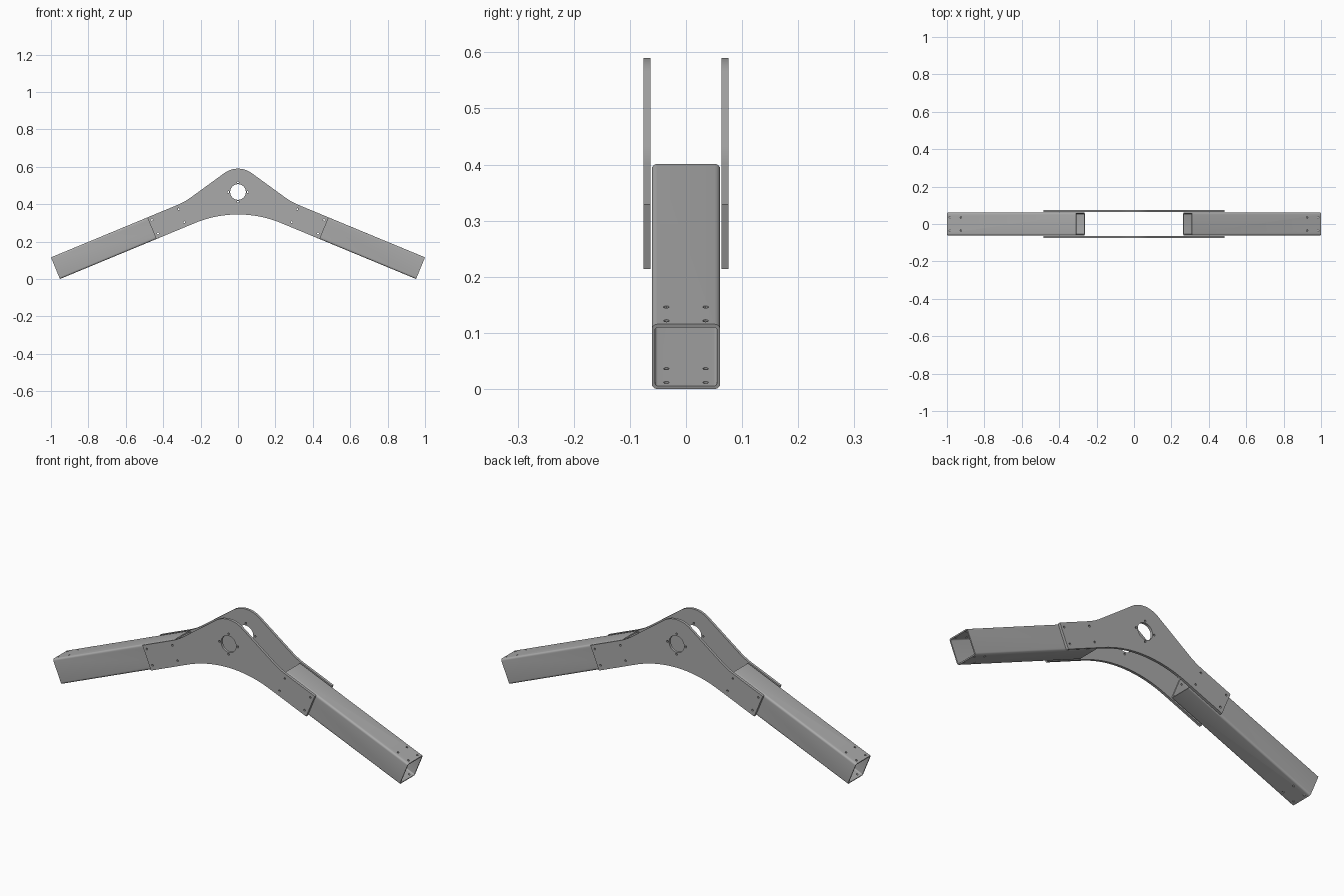
import bpy
import bmesh
from math import sin, cos, pi, radians, tan
from mathutils import Matrix, Vector

if "Cube" in bpy.data.objects:
    bpy.data.objects.remove(bpy.data.objects["Cube"])

SLOPE = radians(22.5)
TUBE_H, TUBE_W, WALL = 0.125, 0.122, 0.006
TUBE_LEN = 0.746
PLATE_Y, PLATE_T = 0.0695, 0.013
PIVOT = Vector((0, 0.465))
BOLTS = [(0.46, 0.316), (0.428, 0.243), (0.317, 0.374), (0.287, 0.304)]

steel = bpy.data.materials.new("grey_steel")
steel.use_nodes = True
steel.diffuse_color = (0.4, 0.4, 0.4, 1)
steel.node_tree.nodes["Principled BSDF"].inputs["Base Color"].default_value = (0.4, 0.4, 0.4, 1)


def arc(centre, radius, start, end, steps):
    """Points on an arc, angles in radians."""
    angles = [start + (end - start) * i / steps for i in range(steps + 1)]
    return [Vector((centre[0] + radius * cos(a), centre[1] + radius * sin(a))) for a in angles]


def circle(centre, radius, sides):
    return arc(centre, radius, 0, 2 * pi, sides)[:-1]


def rounded_rect(w, h, r):
    """Rectangle outline centred on the origin with rounded corners."""
    pts = []
    for i, (sx, sy) in enumerate([(1, 1), (-1, 1), (-1, -1), (1, -1)]):
        pts += arc((sx * (w / 2 - r), sy * (h / 2 - r)), r, i * pi / 2, (i + 1) * pi / 2, 5)
    return pts


def extruded(name, outlines, depth, matrix):
    """Solid from closed outlines; inner outlines become openings."""
    curve = bpy.data.curves.new(name, 'CURVE')
    curve.dimensions = '2D'
    curve.fill_mode = 'BOTH'
    curve.extrude = depth / 2
    for pts in outlines:
        spline = curve.splines.new('POLY')
        spline.points.add(len(pts) - 1)
        for point, p in zip(spline.points, pts):
            point.co = (p[0], p[1], 0, 1)
        spline.use_cyclic_u = True
    temp = bpy.data.objects.new(name + "_outline", curve)
    bpy.context.collection.objects.link(temp)
    graph = bpy.context.evaluated_depsgraph_get()
    mesh = bpy.data.meshes.new_from_object(temp.evaluated_get(graph))
    bpy.data.objects.remove(temp)
    bm = bmesh.new()
    bm.from_mesh(mesh)
    bmesh.ops.remove_doubles(bm, verts=bm.verts, dist=0.00005)
    bmesh.ops.recalc_face_normals(bm, faces=bm.faces)
    bm.to_mesh(mesh)
    bm.free()
    mesh.materials.clear()
    mesh.materials.append(steel)
    obj = bpy.data.objects.new(name, mesh)
    bpy.context.collection.objects.link(obj)
    obj.matrix_world = matrix
    return obj


def drill(obj, holes):
    """Cut round holes; each hole is a matrix for a cylinder along local z."""
    bm = bmesh.new()
    for m in holes:
        bmesh.ops.create_cone(bm, cap_ends=True, segments=12, radius1=0.005,
                              radius2=0.005, depth=0.3, matrix=m)
    mesh = bpy.data.meshes.new("drill")
    bm.to_mesh(mesh)
    bm.free()
    cutter = bpy.data.objects.new("drill", mesh)
    cutter.hide_render = True
    bpy.context.collection.objects.link(cutter)
    cutter.matrix_world = obj.matrix_world
    mod = obj.modifiers.new("holes", 'BOOLEAN')
    mod.object = cutter
    mod.solver = 'EXACT'
    graph = bpy.context.evaluated_depsgraph_get()
    drilled = bpy.data.meshes.new_from_object(obj.evaluated_get(graph))
    obj.modifiers.clear()
    obj.data = drilled
    bpy.data.objects.remove(cutter)


def smooth(obj):
    bpy.ops.object.select_all(action='DESELECT')
    obj.select_set(True)
    bpy.context.view_layer.objects.active = obj
    bpy.ops.object.shade_smooth_by_angle(angle=radians(30))


# Plate outline, right half from the crown to the middle of the belly arc
crown = arc(PIVOT, 0.125, pi / 2, radians(54), 8)
end_top, end_low = Vector((0.485, 0.329)), Vector((0.437, 0.2135))
knee = Vector((0.285, 0.412))
into = (knee - crown[-1]).normalized()
out = (end_top - knee).normalized()
a, b = knee - into * 0.04, knee + out * 0.04
fillet = [a.lerp(knee, t).lerp(knee.lerp(b, t), t) for t in [i / 6 for i in range(7)]]
belly = arc((0, -0.255), 0.6, pi / 2 - SLOPE, pi / 2, 12)
half = crown + fillet + [end_top, end_low] + belly
outline = half + [Vector((-p.x, p.y)) for p in reversed(half[1:-1])]

# Pivot opening, its four screw holes and the bolt holes
openings = [circle(PIVOT, 0.042, 32)]
openings += [circle(c, 0.005, 12) for c in circle(PIVOT, 0.052, 4)]
openings += [circle((s * x, z), 0.005, 12) for x, z in BOLTS for s in (1, -1)]

for name, y in (("front_plate", -PLATE_Y), ("back_plate", PLATE_Y)):
    upright = Matrix.Translation((0, y, 0)) @ Matrix.Rotation(pi / 2, 4, 'X')
    smooth(extruded(name, [outline] + openings, PLATE_T, upright))

# Square tubes sloping down on both sides, open at both ends
along = Vector((cos(SLOPE), 0, -sin(SLOPE)))
normal = Vector((sin(SLOPE), 0, cos(SLOPE)))
top_corner = Vector((1, 0, TUBE_H * cos(SLOPE)))
centre = top_corner - normal * TUBE_H / 2 - along * TUBE_LEN / 2
axes = Matrix((Vector((0, 1, 0)), normal, along)).transposed().to_4x4()
placed = Matrix.Translation(centre) @ axes
section = [rounded_rect(TUBE_W, TUBE_H, 0.01),
           rounded_rect(TUBE_W - 2 * WALL, TUBE_H - 2 * WALL, 0.005)]

# Holes through the top and bottom walls near the outer end, and bolt holes across
across = Matrix.Rotation(pi / 2, 4, 'Y')
through = Matrix.Rotation(pi / 2, 4, 'X')
holes = [Matrix.Translation((s * 0.035, 0, TUBE_LEN / 2 - d)) @ through
         for s in (1, -1) for d in (0.016, 0.08)]
for x, z in BOLTS:
    holes.append(Matrix.Translation(placed.inverted() @ Vector((x, 0, z))) @ across)

for name, turn in (("left_tube", 0), ("right_tube", pi)):
    tube = extruded(name, section, TUBE_LEN, Matrix.Rotation(turn, 4, 'Z') @ placed)
    drill(tube, holes)
    smooth(tube)
